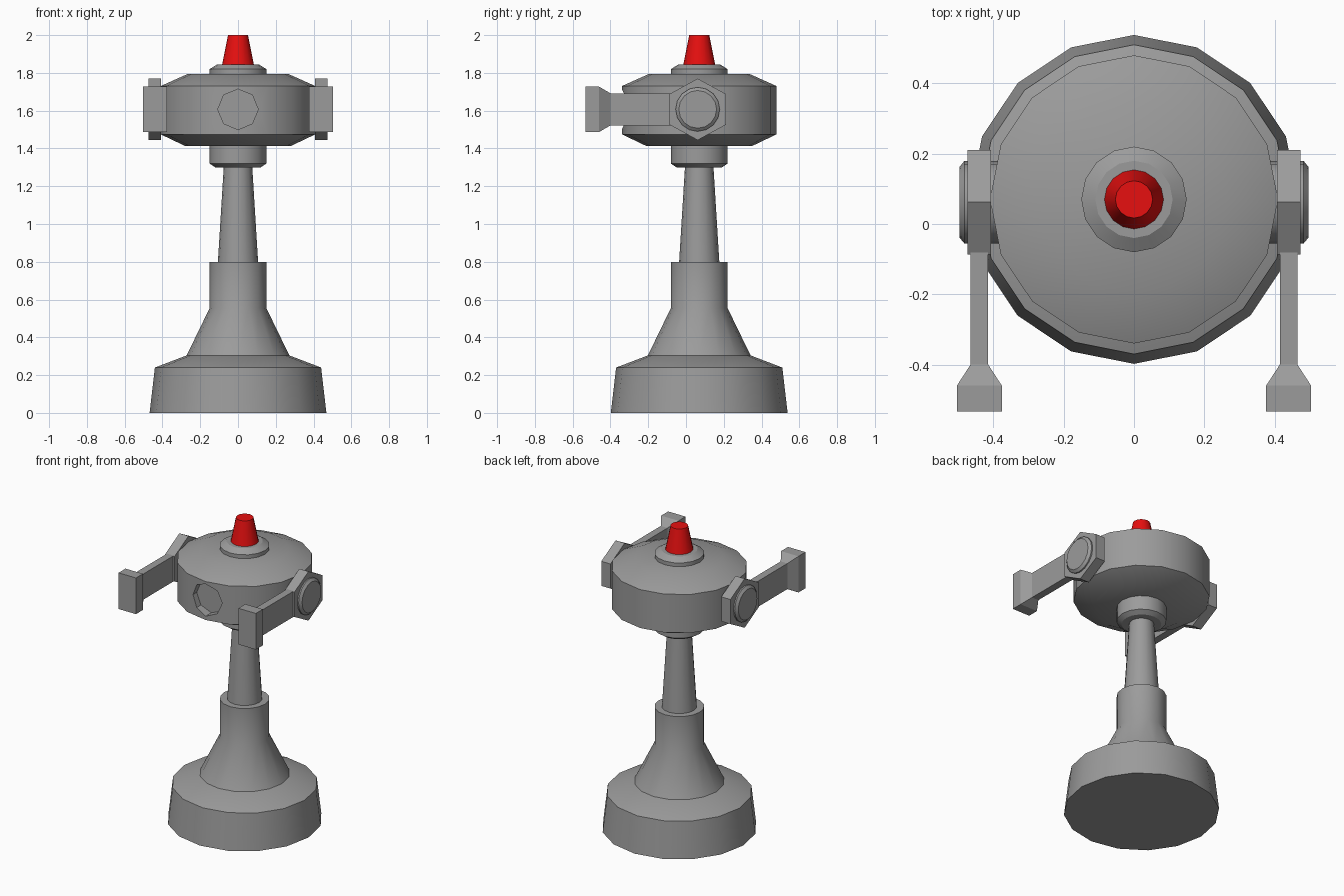
import bpy, bmesh, math
from mathutils import Matrix, Vector

cube = bpy.data.objects.get("Cube")
if cube:
    bpy.data.objects.remove(cube, do_unlink=True)

AXIS_Y = 0.07
HUB = Vector((0, 0.062, 1.607))


def material(name, rgb):
    m = bpy.data.materials.new(name)
    m.use_nodes = True
    m.diffuse_color = (*rgb, 1)
    m.node_tree.nodes["Principled BSDF"].inputs["Base Color"].default_value = (*rgb, 1)
    return m


grey = material("grey metal", (0.33, 0.33, 0.33))
red = material("red lamp", (0.8, 0.005, 0.005))


def finish(name, bm, mat):
    bmesh.ops.recalc_face_normals(bm, faces=bm.faces)
    mesh = bpy.data.meshes.new(name)
    bm.to_mesh(mesh)
    bm.free()
    mesh.materials.append(mat)
    obj = bpy.data.objects.new(name, mesh)
    bpy.context.collection.objects.link(obj)
    return obj


def smooth(obj):
    bpy.ops.object.select_all(action='DESELECT')
    obj.select_set(True)
    bpy.context.view_layer.objects.active = obj
    bpy.ops.object.shade_smooth_by_angle(angle=math.radians(30))


def loft(name, rings, mat):
    """Skin a list of point rings and cap both ends."""
    bm = bmesh.new()
    loops = [[bm.verts.new(p) for p in ring] for ring in rings]
    n = len(loops[0])
    for a, b in zip(loops, loops[1:]):
        for i in range(n):
            j = (i + 1) % n
            bm.faces.new((a[i], a[j], b[j], b[i]))
    bm.faces.new(loops[0])
    bm.faces.new(loops[-1])
    return finish(name, bm, mat)


def circle(sides, radius, height):
    turn = math.tau / sides
    return [Vector((radius * math.cos(i * turn), radius * math.sin(i * turn), height))
            for i in range(sides)]


def turned(name, profile, mat, place, sides=16):
    return loft(name, [[place @ p for p in circle(sides, r, h)] for r, h in profile], mat)


upright = Matrix.Translation((0, AXIS_Y, 0))

# Stacked pedestal, head and lamp, as (radius, height) profiles
stack = {
    "base": ([(0.468, 0), (0.44, 0.24), (0.27, 0.305)], grey),
    "pedestal": ([(0.272, 0.304), (0.15, 0.555), (0.15, 0.80)], grey),
    "column": ([(0.107, 0.79), (0.075, 1.31)], grey),
    "collar": ([(0.12, 1.30), (0.15, 1.32), (0.15, 1.42)], grey),
    "head": ([(0.28, 1.413), (0.41, 1.475), (0.41, 1.73), (0.265, 1.795)], grey),
    "lamp_seat": ([(0.15, 1.79), (0.15, 1.82), (0.11, 1.845)], grey),
    "lamp": ([(0.085, 1.84), (0.053, 2.0)], red),
}
parts = {name: turned(name, prof, mat, upright) for name, (prof, mat) in stack.items()}

# Octagonal eye recess in the front of the head
facing = Matrix.Translation((0, -0.28, 1.607)) @ Matrix.Rotation(math.pi / 2, 4, 'X')
cutter = turned("eye_cutter", [(0.107, 0), (0.107, 0.2)], grey, facing, sides=8)
cutter.hide_render = True
head = parts["head"]
cut = head.modifiers.new("eye_recess", 'BOOLEAN')
cut.operation = 'DIFFERENCE'
cut.solver = 'EXACT'
cut.object = cutter
bpy.context.view_layer.objects.active = head
bpy.ops.object.modifier_apply(modifier=cut.name)
bpy.data.objects.remove(cutter, do_unlink=True)

for obj in parts.values():
    smooth(obj)

# Arms, one on each side
for side, label in ((1, "left"), (-1, "right")):
    # Round axle with a bevelled outer cap
    sideways = Matrix.Translation(HUB) @ Matrix.Rotation(side * math.pi / 2, 4, 'Y')
    smooth(turned(label + "_axle", [(0.117, 0.3), (0.117, 0.483), (0.1, 0.497)],
                  grey, sideways))

    # Six-sided shoulder plate standing on a corner
    plate = sideways @ Matrix.Diagonal((0.163, 0.172, 1, 1))
    turned(label + "_shoulder", [(1, 0.407), (1, 0.474)], grey, plate, sides=6)

    # Bar flaring into a rectangular end block: (y, half width, half height)
    sections = [(0.0, 0.025, 0.085), (-0.4, 0.025, 0.085),
                (-0.46, 0.064, 0.12), (-0.533, 0.064, 0.12)]
    corners = ((-1, -1), (1, -1), (1, 1), (-1, 1))
    loft(label + "_arm",
         [[Vector((side * 0.44 + u * w, y, HUB.z + v * h)) for u, v in corners]
          for y, w, h in sections], grey)
